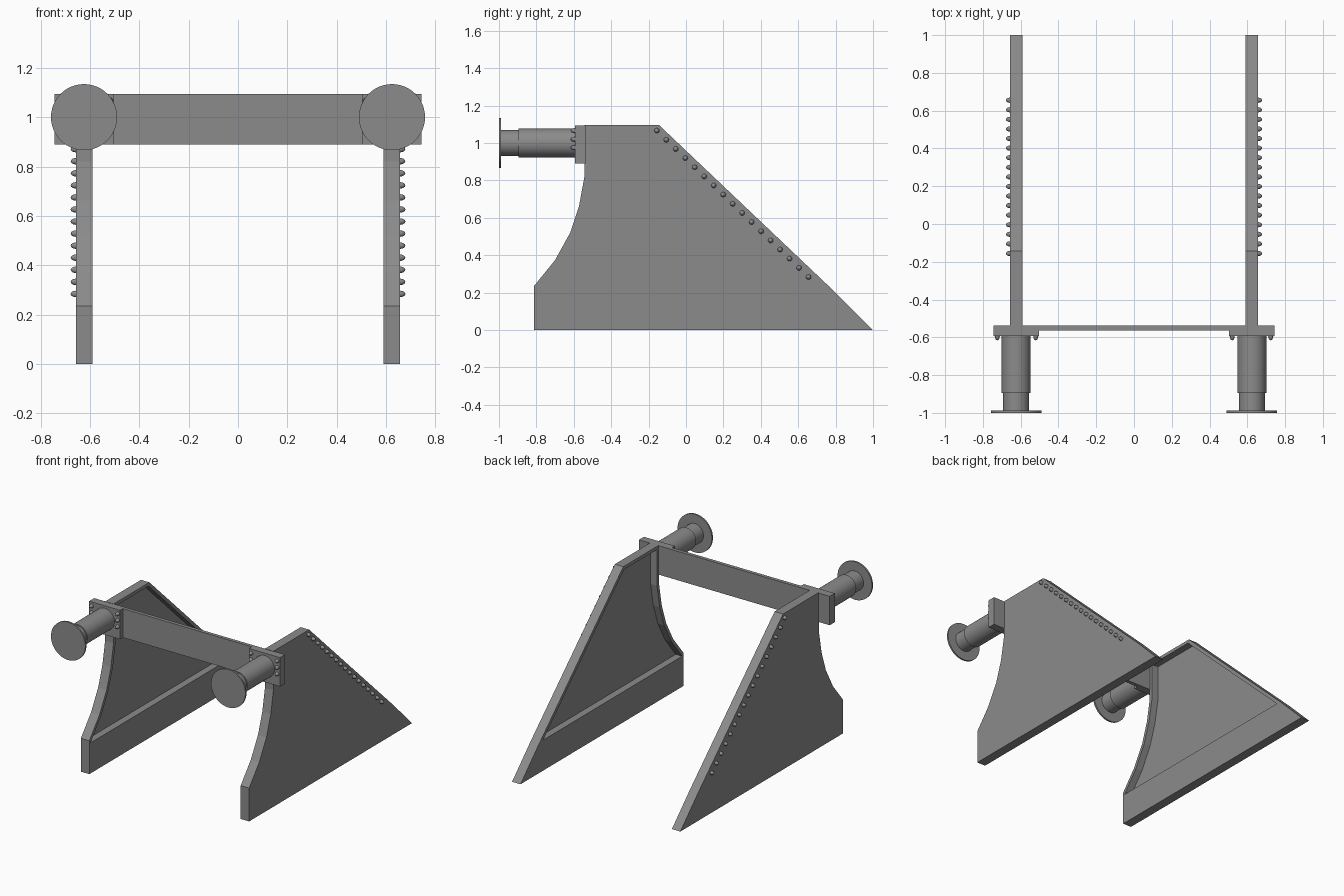
import bpy, bmesh
from math import pi
from mathutils import Matrix

if "Cube" in bpy.data.objects:
    bpy.data.objects.remove(bpy.data.objects["Cube"])

steel = bpy.data.materials.new("dark_steel")
steel.diffuse_color = (0.26, 0.26, 0.26, 1)
steel.use_nodes = True
steel.node_tree.nodes["Principled BSDF"].inputs["Base Color"].default_value = steel.diffuse_color


def finish(name, bm, smooth=False):
    bmesh.ops.recalc_face_normals(bm, faces=bm.faces)
    me = bpy.data.meshes.new(name)
    bm.to_mesh(me)
    bm.free()
    me.materials.append(steel)
    ob = bpy.data.objects.new(name, me)
    bpy.context.collection.objects.link(ob)
    if smooth:
        bpy.ops.object.select_all(action='DESELECT')
        ob.select_set(True)
        bpy.context.view_layer.objects.active = ob
        bpy.ops.object.shade_smooth_by_angle(angle=0.7)
    return ob


def mirror(ob):
    # every object keeps its origin at the world centre
    ob.modifiers.new("mirror", 'MIRROR').use_axis = (True, False, False)


def prism(name, yz, x0, x1):
    bm = bmesh.new()
    face = bm.faces.new([bm.verts.new((x0, y, z)) for y, z in yz])
    ext = bmesh.ops.extrude_face_region(bm, geom=[face])
    verts = [v for v in ext['geom'] if isinstance(v, bmesh.types.BMVert)]
    bmesh.ops.translate(bm, verts=verts, vec=(x1 - x0, 0, 0))
    return finish(name, bm)


def box(name, x0, x1, y0, y1, z0, z1):
    return prism(name, [(y0, z0), (y1, z0), (y1, z1), (y0, z1)], x0, x1)


def cylinder(name, r, y0, y1, segs=32):
    bm = bmesh.new()
    m = Matrix.Translation((0.624, (y0 + y1) / 2, 1.0)) @ Matrix.Rotation(pi / 2, 4, 'X')
    bmesh.ops.create_cone(bm, cap_ends=True, segments=segs, radius1=r, radius2=r,
                          depth=y1 - y0, matrix=m)
    ob = finish(name, bm, True)
    mirror(ob)
    return ob


def rivets(name, points, axis, normal):
    # domed heads, with the half behind the mounting surface cut off
    bm = bmesh.new()
    for p in points:
        m = Matrix.Translation(p) @ Matrix.Rotation(pi / 2, 4, axis) @ Matrix.Diagonal((1, 1, 1.6, 1))
        bmesh.ops.create_uvsphere(bm, u_segments=10, v_segments=6, radius=0.014, matrix=m)
    bmesh.ops.bisect_plane(bm, geom=bm.verts[:] + bm.edges[:] + bm.faces[:], dist=1e-5,
                           plane_co=points[0], plane_no=normal, clear_inner=True)
    mirror(finish(name, bm, True))


# side plates: solid profile with a pocket on the inner face
side = prism("side_plate", [
    (-0.813, 0), (1.0, 0), (0.80, 0.2), (-0.144, 1.096), (-0.543, 1.096), (-0.543, 0.82),
    (-0.572, 0.663), (-0.62, 0.519), (-0.70, 0.374), (-0.813, 0.235)], 0.590, 0.656)
pocket = prism("pocket_cutter", [
    (-0.80, 0.215), (0.75, 0.215), (-0.154, 1.073), (-0.52, 1.073), (-0.52, 0.817),
    (-0.55, 0.656), (-0.60, 0.508), (-0.682, 0.36)], 0.55, 0.64)
pocket.hide_render = True
pocket.hide_viewport = True
cut = side.modifiers.new("pocket", 'BOOLEAN')
cut.operation = 'DIFFERENCE'
cut.solver = 'EXACT'
cut.object = pocket
mirror(side)

# cross beam and mounting blocks
box("cross_beam", -0.51, 0.51, -0.563, -0.538, 0.89, 1.094)
mirror(box("mounting_block", 0.503, 0.744, -0.594, -0.538, 0.89, 1.094))

# buffers
cylinder("buffer_sleeve", 0.077, -0.895, -0.59)
cylinder("buffer_rod", 0.069, -0.988, -0.89)
cylinder("buffer_disc", 0.134, -1.0, -0.988, 48)

# rivets along the slope and on the mounting blocks
rivets("slope_rivets", [(0.656, -0.156 + 0.0507 * i, 1.066 - 0.0489 * i) for i in range(17)],
       'Y', (1, 0, 0))
rivets("block_rivets", [(x, -0.594, 1.066 - 0.0455 * i) for x in (0.52, 0.724) for i in range(3)],
       'X', (0, -1, 0))
